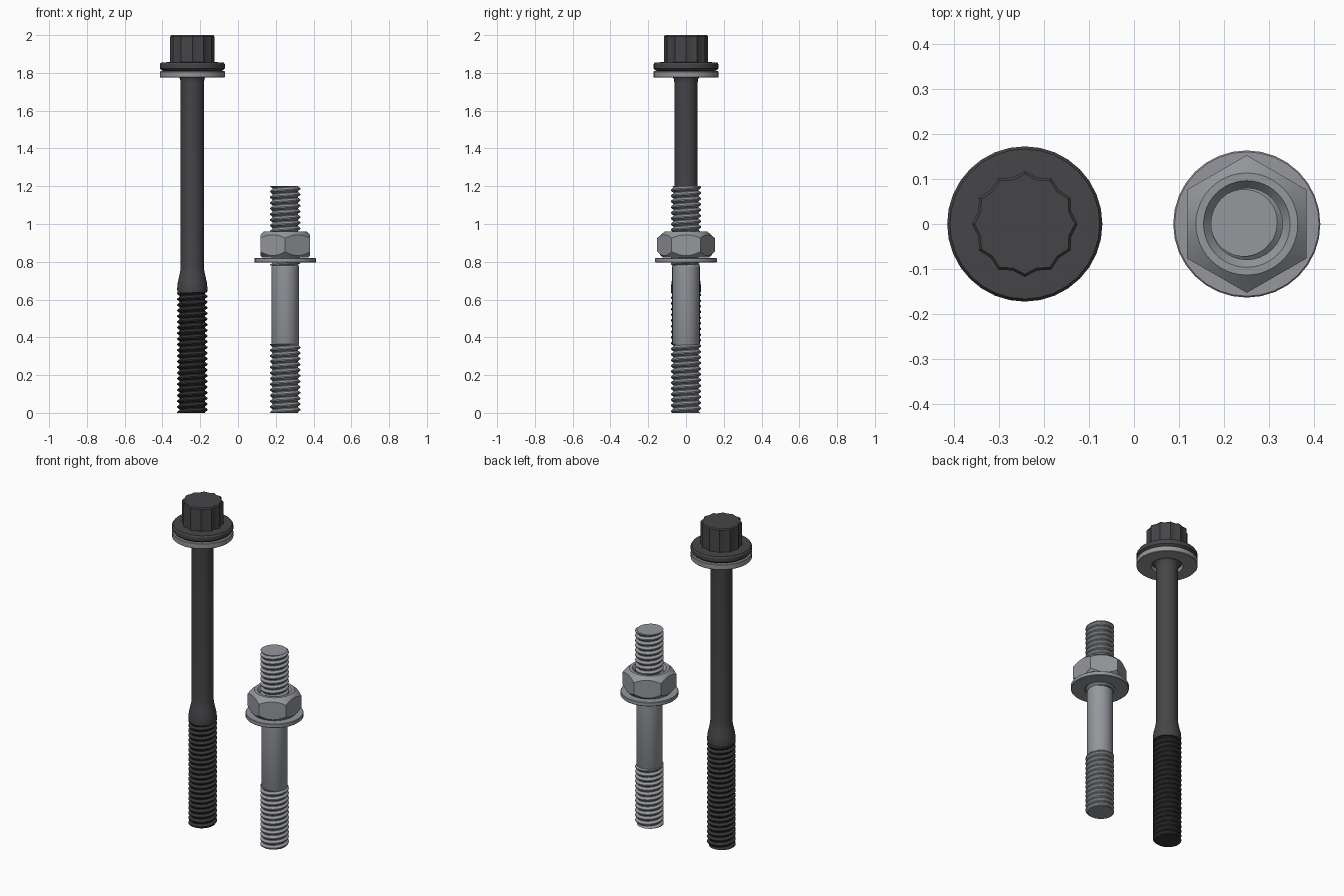
import bpy, bmesh, math

if "Cube" in bpy.data.objects:
    bpy.data.objects.remove(bpy.data.objects["Cube"])

BOLT_X, STUD_X = -0.242, 0.25
ROOT, CREST, PITCH = 0.067, 0.08, 0.03


def material(name, r, g, b):
    m = bpy.data.materials.new(name)
    m.diffuse_color = (r, g, b, 1)
    m.use_nodes = True
    m.node_tree.nodes["Principled BSDF"].inputs["Base Color"].default_value = m.diffuse_color
    return m


DARK = material("dark_steel", 0.06, 0.06, 0.065)
BLACK = material("black_thread", 0.035, 0.035, 0.037)
PALE = material("washer_steel", 0.32, 0.30, 0.32)
STEEL = material("steel", 0.30, 0.31, 0.335)


def finish(name, bm, x, mat):
    bmesh.ops.recalc_face_normals(bm, faces=bm.faces[:])
    me = bpy.data.meshes.new(name)
    bm.to_mesh(me)
    bm.free()
    ob = bpy.data.objects.new(name, me)
    bpy.context.collection.objects.link(ob)
    ob.location.x = x
    me.materials.append(mat)
    smooth(ob)
    return ob


def smooth(ob):
    bpy.ops.object.select_all(action='DESELECT')
    bpy.context.view_layer.objects.active = ob
    ob.select_set(True)
    bpy.ops.object.shade_smooth_by_angle(angle=math.radians(30))


def lathe(name, x, mat, profile, seg=32, notch=1.0, ring=False):
    """Revolve (radius, z) points; notch < 1 pulls in every other side."""
    bm = bmesh.new()
    cols = []
    for i in range(seg):
        a = math.pi / 2 + 2 * math.pi * i / seg
        k = notch if i % 2 else 1.0
        cols.append([bm.verts.new((r * k * math.cos(a), r * k * math.sin(a), z))
                     for r, z in profile])
    n = len(profile)
    for i in range(seg):
        p, q = cols[i], cols[(i + 1) % seg]
        for j in range(n if ring else n - 1):
            m = (j + 1) % n
            bm.faces.new((p[j], q[j], q[m], p[m]))
    bmesh.ops.remove_doubles(bm, verts=bm.verts[:], dist=1e-5)
    return finish(name, bm, x, mat)


def thread(name, x, mat, z0, z1, seg=32):
    """Right-hand helical thread, trimmed flat and capped at both ends."""
    bm = bmesh.new()
    profile = [(ROOT, 0), (ROOT, 0.12), (CREST, 0.46), (CREST, 0.66), (ROOT, 1)]
    steps = (math.ceil((z1 - z0) / PITCH) + 4) * seg
    prev = None
    for i in range(steps + 1):
        a = 2 * math.pi * (i % seg) / seg
        base = z0 + PITCH * (i / seg - 2)
        cur = [bm.verts.new((r * math.cos(a), r * math.sin(a), base + t * PITCH))
               for r, t in profile]
        if prev:
            for j in range(len(profile) - 1):
                bm.faces.new((prev[j], cur[j], cur[j + 1], prev[j + 1]))
        prev = cur
    bmesh.ops.remove_doubles(bm, verts=bm.verts[:], dist=1e-5)
    for z, d in ((z0, -1), (z1, 1)):
        bmesh.ops.bisect_plane(bm, geom=bm.verts[:] + bm.edges[:] + bm.faces[:],
                               dist=1e-6, plane_co=(0, 0, z), plane_no=(0, 0, d),
                               clear_outer=True)
        rim = [e for e in bm.edges if e.is_boundary
               and all(abs(v.co.z - z) < 1e-5 for v in e.verts)]
        bmesh.ops.edgeloop_fill(bm, edges=rim)
    return finish(name, bm, x, mat)


def washer(name, x, mat, r_in, r_out, z0, z1, c=0.003):
    return lathe(name, x, mat, [(r_in, z0), (r_out - c, z0), (r_out, z0 + c),
                                (r_out, z1 - c), (r_out - c, z1), (r_in, z1)], ring=True)


# Long twelve-point bolt
thread("bolt_thread", BOLT_X, BLACK, 0, 0.64)
lathe("bolt_shank", BOLT_X, DARK,
      [(0, 0.638), (0.079, 0.638), (0.08, 0.66), (0.077, 0.69), (0.067, 0.735),
       (0.063, 0.755), (0.0615, 0.78), (0.0615, 1.745), (0.064, 1.765),
       (0.071, 1.782), (0.085, 1.795), (0.085, 1.82), (0, 1.82)])
washer("bolt_washer", BOLT_X, PALE, 0.09, 0.172, 1.775, 1.809)
lathe("bolt_flange", BOLT_X, DARK,
      [(0, 1.81), (0.155, 1.81), (0.165, 1.816), (0.172, 1.824), (0.172, 1.846),
       (0.166, 1.855), (0.122, 1.857), (0, 1.857)])
lathe("bolt_head", BOLT_X, DARK,
      [(0, 1.85), (0.117, 1.85), (0.117, 1.993), (0.111, 2.0), (0, 2.0)],
      seg=24, notch=0.91)

# Stud threaded at both ends
thread("stud_lower_thread", STUD_X, STEEL, 0, 0.365)
lathe("stud_shank", STUD_X, STEEL,
      [(0, 0.36), (0.07, 0.36), (0.073, 0.366), (0.073, 0.776), (0.069, 0.782), (0, 0.782)])
thread("stud_upper_thread", STUD_X, STEEL, 0.78, 1.2)
washer("stud_washer", STUD_X, STEEL, 0.085, 0.163, 0.795, 0.82)

# Hex nut: prism intersected with a chamfered, bored solid of revolution
nut = lathe("hex_nut", STUD_X, STEEL,
            [(0, 0.8), (0.1525, 0.8), (0.1525, 0.98), (0, 0.98)], seg=6)
cutter = lathe("nut_chamfer_cutter", STUD_X, STEEL,
               [(0.078, 0.822), (0.122, 0.822), (0.156, 0.858), (0.156, 0.922),
                (0.113, 0.96), (0.096, 0.96), (0.078, 0.938)], seg=48, ring=True)
mod = nut.modifiers.new("chamfer", 'BOOLEAN')
mod.operation = 'INTERSECT'
mod.solver = 'EXACT'
mod.object = cutter
bpy.context.view_layer.objects.active = nut
bpy.ops.object.modifier_apply(modifier=mod.name)
bpy.data.objects.remove(cutter)
smooth(nut)
